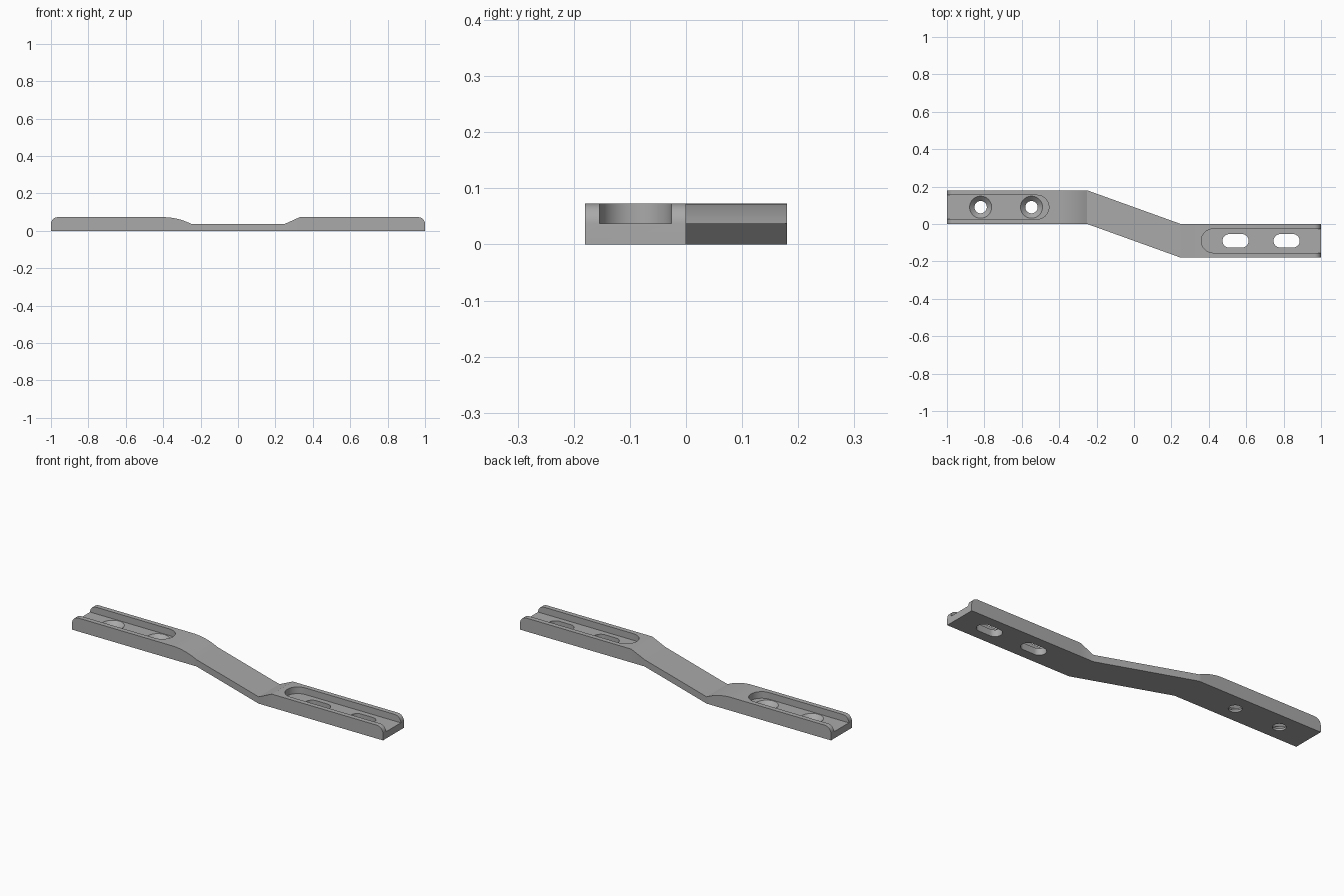
import bpy
import bmesh
import math

cube = bpy.data.objects.get("Cube")
if cube:
    bpy.data.objects.remove(cube, do_unlink=True)

WIDTH, OFFSET = 0.18, 0.09      # bar width, sideways shift of each end
HIGH, LOW = 0.073, 0.037        # thick ends, thin middle / channel floor
BEND = 0.25                     # x of the two bends

grey = bpy.data.materials.new("grey metal")
grey.use_nodes = True
grey.diffuse_color = (0.4, 0.4, 0.4, 1)
grey.node_tree.nodes["Principled BSDF"].inputs["Base Color"].default_value = (0.4, 0.4, 0.4, 1)


def make_object(name, bm):
    bmesh.ops.recalc_face_normals(bm, faces=bm.faces)
    mesh = bpy.data.meshes.new(name)
    bm.to_mesh(mesh)
    bm.free()
    mesh.materials.append(grey)
    obj = bpy.data.objects.new(name, mesh)
    bpy.context.collection.objects.link(obj)
    return obj


def loft(name, rings):
    """Skin a list of closed rings of points and cap both ends."""
    bm = bmesh.new()
    rows = [[bm.verts.new(p) for p in ring] for ring in rings]
    n = len(rows[0])
    for a, b in zip(rows, rows[1:]):
        for i in range(n):
            j = (i + 1) % n
            bm.faces.new((a[i], a[j], b[j], b[i]))
    bm.faces.new(rows[0])
    bm.faces.new(rows[-1])
    return make_object(name, bm)


def stadium(x1, x2, y, r, z, steps=24):
    """Rounded slot outline; x1 and x2 are the arc centres."""
    pts = []
    for cx, start in ((x2, -math.pi / 2), (x1, math.pi / 2)):
        for i in range(steps + 1):
            a = start + math.pi * i / steps
            pts.append((cx + r * math.cos(a), y + r * math.sin(a), z))
    return pts


def circle(x, y, r, z, steps=48):
    turn = 2 * math.pi / steps
    return [(x + r * math.cos(i * turn), y + r * math.sin(i * turn), z) for i in range(steps)]


# Top outline of the bar: rounded tips, curved ramp, thin middle, straight ramp
rise = HIGH - LOW
tip = [(1 - rise + rise * math.cos(a), LOW + rise * math.sin(a))
       for a in (math.pi / 2 * i / 8 for i in range(9))]
run = 0.15
radius = (run ** 2 + rise ** 2) / (2 * rise)
ramp = []
for i in range(13):
    dx = run * i / 12
    ramp.append((-BEND - run + dx, HIGH - radius + math.sqrt(radius ** 2 - dx ** 2)))
outline = [(-x, z) for x, z in tip] + ramp + [(BEND, LOW), (0.33, HIGH)] + tip[::-1]

# Bar: sections shifted sideways between the bends
sections = []
for x, z in outline:
    y = -OFFSET * max(-1, min(1, x / BEND))
    lo, hi = y - WIDTH / 2, y + WIDTH / 2
    sections.append([(x, lo, 0), (x, hi, 0), (x, hi, z), (x, lo, z)])
bar = loft("offset_bar", sections)

# Cutters: open channels, countersunk holes and long slots
CH = 0.064
cutters = []
for side, x1, x2 in (("left", 0.36 + CH, 1.2), ("right", -1.2, -0.455 - CH)):
    y = -OFFSET if side == "left" else OFFSET
    cutters.append(loft(side + "_channel_cutter",
                        [stadium(x1, x2, y, CH, z) for z in (LOW, 0.2)]))
for x in (-0.82, -0.548):
    cutters.append(loft("countersunk_hole_cutter", [
        circle(x, OFFSET, r, z)
        for r, z in ((0.033, -0.05), (0.033, 0.011), (0.059, LOW), (0.059, 0.06))]))
for x in (0.543, 0.816):
    cutters.append(loft("slot_cutter", [
        stadium(x - 0.034, x + 0.034, -OFFSET, 0.036, z) for z in (-0.05, 0.06)]))

for cutter in cutters:
    mod = bar.modifiers.new(cutter.name, "BOOLEAN")
    mod.operation = "DIFFERENCE"
    mod.solver = "EXACT"
    mod.object = cutter
    cutter.hide_render = True

# Apply the cuts and remove the cutters
bpy.context.view_layer.objects.active = bar
bar.select_set(True)
for mod in list(bar.modifiers):
    bpy.ops.object.modifier_apply(modifier=mod.name)
for cutter in cutters:
    bpy.data.objects.remove(cutter, do_unlink=True)

bpy.ops.object.select_all(action="DESELECT")
bar.select_set(True)
bpy.ops.object.shade_smooth_by_angle(angle=math.radians(20))
